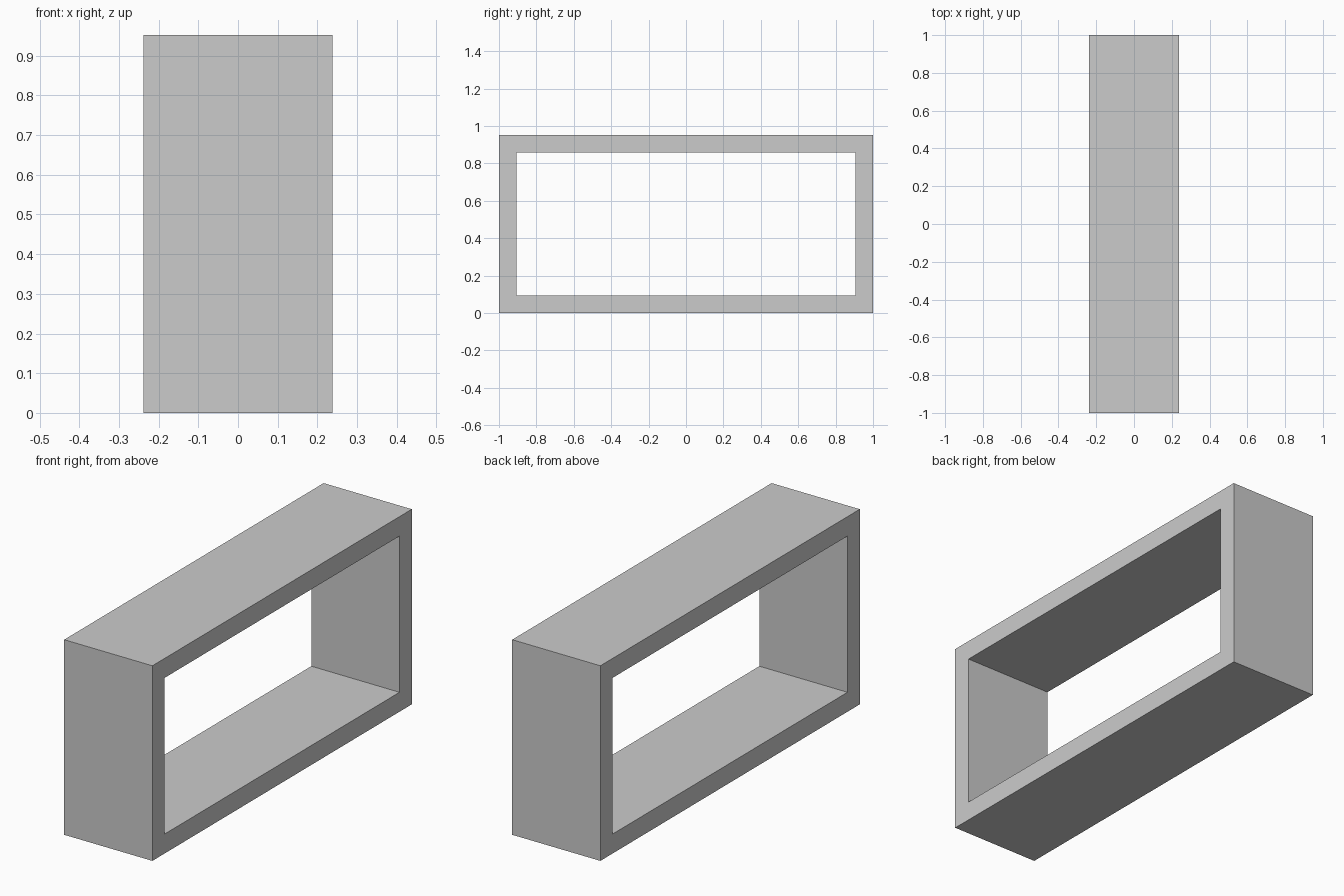
import bpy, bmesh

if "Cube" in bpy.data.objects:
    bpy.data.objects.remove(bpy.data.objects["Cube"])

HALF_DEPTH = 0.238   # along x
HALF_WIDTH = 1.0     # along y
HEIGHT = 0.952
WALL = 0.095


def rectangle(bm, inset):
    """Rectangular loop in the y-z plane at the left side of the frame."""
    y, low, high = HALF_WIDTH - inset, inset, HEIGHT - inset
    return [bm.verts.new((-HALF_DEPTH, py, pz))
            for py, pz in ((-y, low), (y, low), (y, high), (-y, high))]


# Flat mitred ring, extruded into a through-open box frame
bm = bmesh.new()
outer, inner = rectangle(bm, 0), rectangle(bm, WALL)
for i in range(4):
    j = (i + 1) % 4
    bm.faces.new((outer[i], outer[j], inner[j], inner[i]))
ring = bmesh.ops.extrude_face_region(bm, geom=bm.faces[:], use_keep_orig=True)
moved = [v for v in ring["geom"] if isinstance(v, bmesh.types.BMVert)]
bmesh.ops.translate(bm, verts=moved, vec=(2 * HALF_DEPTH, 0, 0))
bmesh.ops.recalc_face_normals(bm, faces=bm.faces[:])

mesh = bpy.data.meshes.new("box_frame")
bm.to_mesh(mesh)
bm.free()
bpy.context.collection.objects.link(bpy.data.objects.new("box_frame", mesh))
